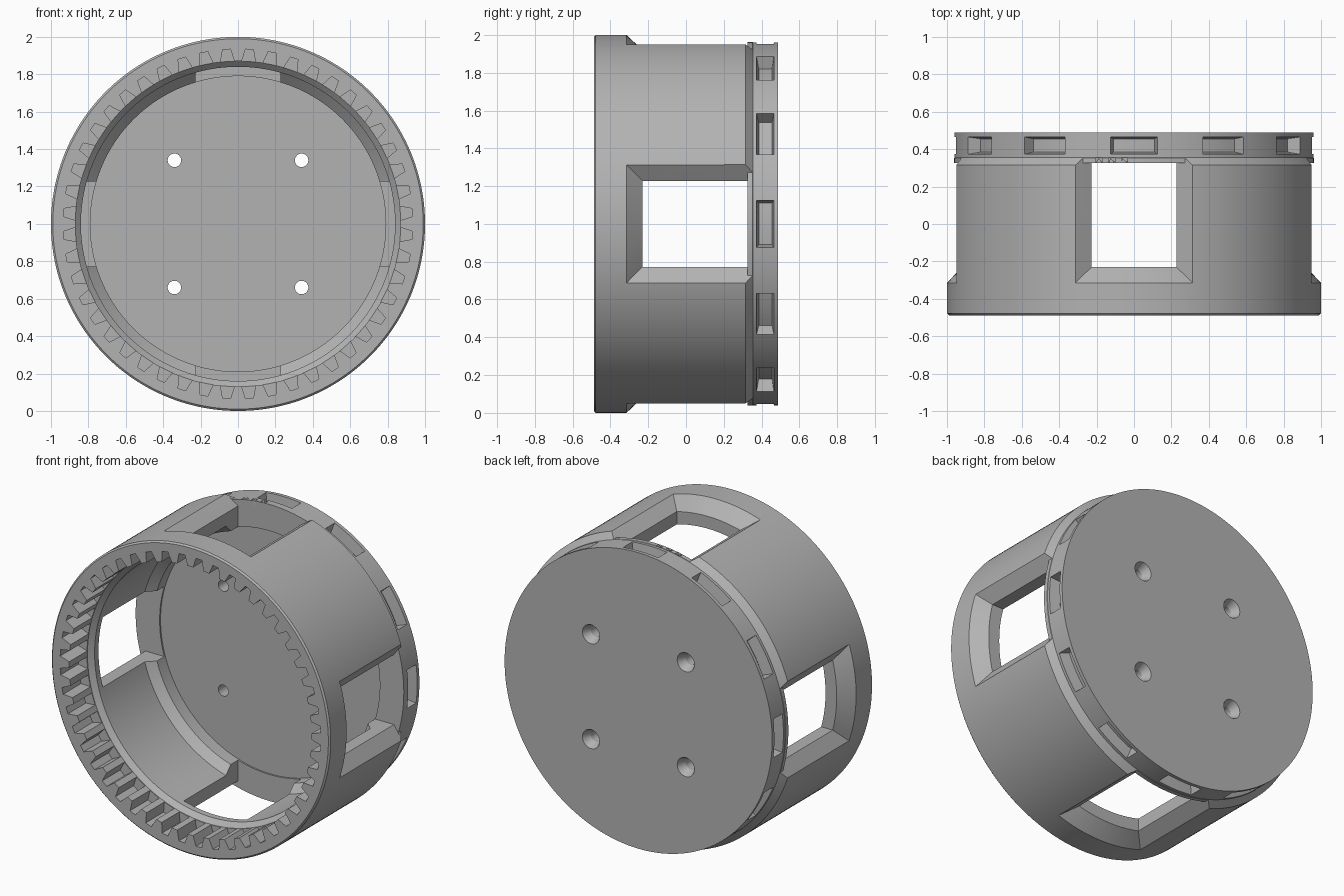
import bpy, bmesh, math
from mathutils import Matrix, Vector

cube = bpy.data.objects.get("Cube")
if cube:
    bpy.data.objects.remove(cube, do_unlink=True)

grey = bpy.data.materials.new("plain grey")
grey.use_nodes = True
colour = (0.45, 0.45, 0.45, 1)
grey.diffuse_color = colour
grey.node_tree.nodes["Principled BSDF"].inputs["Base Color"].default_value = colour

CENTRE = Vector((0, 0, 1))
END = 0.488          # half length of the drum
TEETH = 48


def make_object(name, bm):
    bmesh.ops.recalc_face_normals(bm, faces=bm.faces[:])
    mesh = bpy.data.meshes.new(name)
    bm.to_mesh(mesh)
    bm.free()
    mesh.materials.append(grey)
    obj = bpy.data.objects.new(name, mesh)
    bpy.context.collection.objects.link(obj)
    return obj


def bridge(bm, rings):
    """Skin consecutive rings and cap both ends."""
    n = len(rings[0])
    for a, b in zip(rings, rings[1:]):
        for i in range(n):
            j = (i + 1) % n
            bm.faces.new((a[i], a[j], b[j], b[i]))


def lathe(name, profile, segments):
    """Revolve (radius, y) points about the y axis, closing both ends."""
    bm = bmesh.new()
    rings = []
    for r, y in profile:
        angles = [2 * math.pi * i / segments for i in range(segments)]
        rings.append([bm.verts.new(CENTRE + Vector((r * math.sin(a), y, r * math.cos(a))))
                      for a in angles])
    bridge(bm, rings)
    bm.faces.new(rings[0])
    bm.faces.new(rings[-1])
    return make_object(name, bm)


def add_sector(bm, angle, layers, steps):
    """Curved block; each layer is (radius, half width, y front, y back)."""
    turn = Matrix.Rotation(angle, 3, 'Y')
    rings = []
    for r, half, y0, y1 in layers:
        xs = [half * (2 * i / steps - 1) for i in range(steps + 1)]
        path = [(x, y0) for x in xs] + [(x, y1) for x in reversed(xs)]
        rings.append([bm.verts.new(CENTRE + turn @ Vector((x, y, math.sqrt(r * r - x * x))))
                      for x, y in path])
    bridge(bm, rings)
    last = 2 * steps + 1
    for ring in (rings[0], rings[-1]):
        for i in range(steps):
            bm.faces.new((ring[i], ring[i + 1], ring[last - i - 1], ring[last - i]))


def sectors(name, count, layers, steps, offset=0.0):
    bm = bmesh.new()
    for k in range(count):
        add_sector(bm, 2 * math.pi * (k + offset) / count, layers, steps)
    return make_object(name, bm)


def cut(target, cutter):
    mod = target.modifiers.new(cutter.name, 'BOOLEAN')
    mod.operation = 'DIFFERENCE'
    mod.solver = 'EXACT'
    mod.object = cutter
    cutter.hide_render = True
    bpy.context.view_layer.objects.active = target
    bpy.ops.object.modifier_apply(modifier=mod.name)
    bpy.data.objects.remove(cutter, do_unlink=True)


# Drum: cavity floor, inner steps, front face, outer wall, rear rim, back
drum = lathe("geared_drum", [
    (0.79, 0.335), (0.79, 0.25), (0.84, 0.20), (0.84, -0.27), (0.87, -0.30),
    (0.87, -END), (0.99, -END), (1.0, -END + 0.01), (1.0, 0.315),
    (0.96, 0.355), (0.96, END)], TEETH * 4)

# Gaps between the inner gear teeth
cut(drum, sectors("tooth_gaps", TEETH, [
    (0.855, 0.041, -0.6, -0.305), (0.935, 0.021, -0.6, -0.305)], 1, 0.5))

# Four windows with sloped front and sides
cut(drum, sectors("windows", 4, [
    (0.70, 0.227, -0.23, 0.325), (0.92, 0.227, -0.23, 0.325),
    (1.0, 0.313, -0.315, 0.325), (1.03, 0.345, -0.347, 0.325)], 16))
cut(drum, sectors("window_rim_relief", 4, [
    (0.962, 0.272, 0.2, 0.358), (1.03, 0.345, 0.2, 0.358)], 16))

# Slots around the rear rim
cut(drum, sectors("rim_slots", 12, [
    (0.89, 0.11, 0.385, 0.455), (0.96, 0.125, 0.373, 0.465),
    (1.0, 0.134, 0.366, 0.472)], 6))

# Four countersunk screw holes in the back
for name, r1, r2, y, depth in (("holes", 0.036, 0.036, 0.4, 0.4),
                               ("countersinks", 0.03, 0.065, 0.46, 0.07)):
    bm = bmesh.new()
    for sx in (-1, 1):
        for sz in (-1, 1):
            place = Matrix.Translation((0.34 * sx, y, 1 + 0.34 * sz))
            bmesh.ops.create_cone(bm, cap_ends=True, segments=32, radius1=r1, radius2=r2,
                                  depth=depth,
                                  matrix=place @ Matrix.Rotation(-math.pi / 2, 4, 'X'))
    cut(drum, make_object(name, bm))

# Smooth the curved walls, keep the machined edges sharp
bpy.ops.object.select_all(action='DESELECT')
drum.select_set(True)
bpy.context.view_layer.objects.active = drum
bpy.ops.object.shade_smooth_by_angle(angle=math.radians(25))
